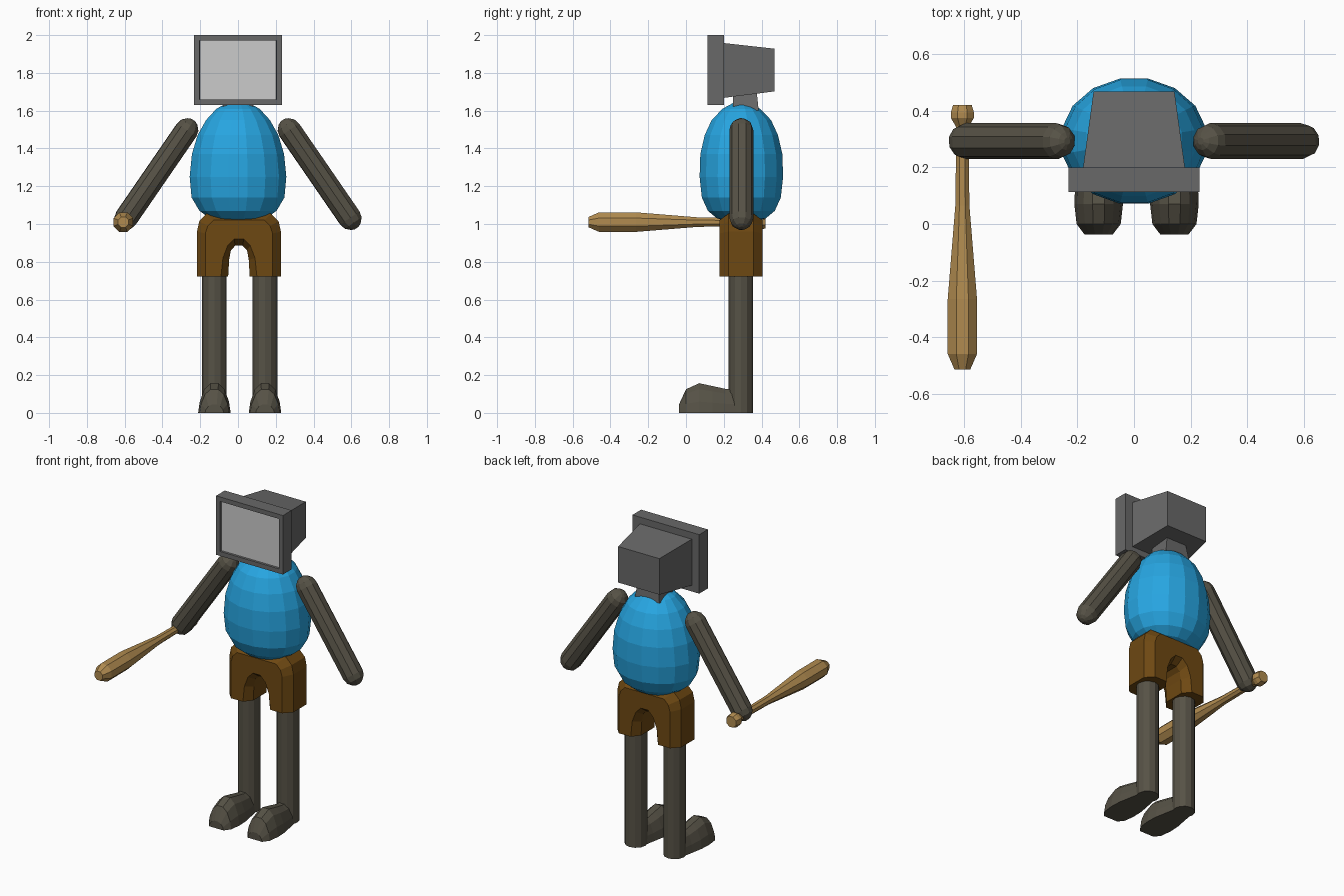
import bpy, bmesh
from math import sin, cos, pi
from mathutils import Vector

cube = bpy.data.objects.get("Cube")
if cube:
    bpy.data.objects.remove(cube)


def material(name, rgb):
    m = bpy.data.materials.new(name)
    m.use_nodes = True
    m.diffuse_color = (*rgb, 1)
    m.node_tree.nodes["Principled BSDF"].inputs["Base Color"].default_value = (*rgb, 1)
    return m


BLUE = material("shirt blue", (0.02, 0.38, 0.76))
BROWN = material("shorts brown", (0.155, 0.065, 0.006))
LIMB = material("limb grey brown", (0.093, 0.084, 0.061))
GREY = material("casing grey", (0.14, 0.14, 0.14))
SCREEN = material("screen light grey", (0.6, 0.6, 0.6))
WOOD = material("bat wood", (0.44, 0.26, 0.08))


def finish(name, bm, *mats):
    bmesh.ops.recalc_face_normals(bm, faces=bm.faces)
    mesh = bpy.data.meshes.new(name)
    bm.to_mesh(mesh)
    bm.free()
    for m in mats:
        mesh.materials.append(m)
    ob = bpy.data.objects.new(name, mesh)
    bpy.context.collection.objects.link(ob)
    return ob


def loft(name, rings, mat):
    """Skin a list of equal-length point rings and close both ends."""
    bm = bmesh.new()
    loops = [[bm.verts.new(p) for p in ring] for ring in rings]
    n = len(loops[0])
    for a, b in zip(loops, loops[1:]):
        for i in range(n):
            j = (i + 1) % n
            bm.faces.new((a[i], a[j], b[j], b[i]))
    bm.faces.new(loops[0][::-1])
    bm.faces.new(loops[-1])
    return finish(name, bm, mat)


def lathe(name, start, axis, profile, sides, mat):
    """Round part: profile holds (distance along axis, radius)."""
    start, axis = Vector(start), Vector(axis).normalized()
    u = axis.orthogonal().normalized()
    v = axis.cross(u)
    angles = [2 * pi * (i + 0.5) / sides for i in range(sides)]
    return loft(name, [[start + axis * t + (u * cos(a) + v * sin(a)) * r
                        for a in angles] for t, r in profile], mat)


def rect(hx, y, z0, z1):
    return [(-hx, y, z0), (hx, y, z0), (hx, y, z1), (-hx, y, z1)]


# Monitor head: front casing with a recessed screen
bm = bmesh.new()
bmesh.ops.create_cube(bm, size=1)
for v in bm.verts:
    v.co = Vector((v.co.x * 0.464, 0.157 + v.co.y * 0.086, 1.815 + v.co.z * 0.37))
bm.faces.ensure_lookup_table()
bm.normal_update()
front = [f for f in bm.faces if f.normal.y < -0.9]
bmesh.ops.inset_region(bm, faces=front, thickness=0.04)
bmesh.ops.inset_region(bm, faces=front, thickness=0.002, depth=-0.012)
front[0].material_index = 1
finish("monitor_casing", bm, GREY, SCREEN)
loft("monitor_back", [rect(0.18, 0.2, 1.668, 1.958), rect(0.143, 0.468, 1.702, 1.928)], GREY)

# Neck block
loft("neck", [[(sx * w, y, z) for sx, y in ((-1, y0), (1, y0), (1, y1), (-1, y1))]
              for w, z, y0, y1 in ((0.085, 1.6, 0.248, 0.385), (0.065, 1.72, 0.25, 0.372))], GREY)

# Egg-shaped torso: (height, half width, half depth)
TORSO = [(1.01, 0.07, 0.06), (1.03, 0.15, 0.13), (1.07, 0.205, 0.178), (1.14, 0.247, 0.21),
         (1.25, 0.257, 0.222), (1.37, 0.245, 0.218), (1.47, 0.215, 0.195),
         (1.55, 0.17, 0.158), (1.61, 0.115, 0.1), (1.64, 0.06, 0.045)]
turns = [2 * pi * (i + 0.5) / 16 for i in range(16)]
loft("torso", [[(w * cos(a) * 1.015, 0.293 + d * sin(a) * 1.015, z) for a in turns]
               for z, w, d in TORSO], BLUE)

# Shorts: arched outline with chamfered front and back
MIDDLE = 0.005


def shorts_ring(y, half):
    right = [(x + MIDDLE, y, z) for x, z in half]
    left = [(MIDDLE - x, y, z) for x, z in reversed(half)]
    return right + left


FULL = [(0.02, 0.885), (0.043, 0.86), (0.052, 0.81), (0.057, 0.722),
        (0.222, 0.722), (0.222, 0.96), (0.21, 1.015), (0.17, 1.055)]
FACE = [(0.025, 0.92), (0.06, 0.885), (0.085, 0.82), (0.095, 0.722),
        (0.178, 0.722), (0.178, 0.95), (0.165, 0.99), (0.135, 1.02)]
loft("shorts", [shorts_ring(0.177, FACE), shorts_ring(0.225, FULL),
                shorts_ring(0.357, FULL), shorts_ring(0.405, FACE)], BROWN)

# Feet: (depth position, half width, height) with one rounded section
FOOT = [(-0.037, 0.05, 0.045), (0.0, 0.078, 0.125), (0.07, 0.086, 0.157),
        (0.14, 0.083, 0.142), (0.21, 0.07, 0.127), (0.29, 0.055, 0.125)]
SECTION = [(-1, 0), (-0.9, 0.38), (-0.62, 0.8), (-0.25, 1),
           (0.25, 1), (0.62, 0.8), (0.9, 0.38), (1, 0)]

# Rounded arm ends built from a quarter circle
R, LENGTH = 0.064, 0.565
quarter = [pi / 2 * k / 3 for k in range(3)]
ARM = [(-R * cos(a), R * max(sin(a), 0.2)) for a in quarter] + [(0, R), (LENGTH, R)]
ARM += [(LENGTH + R * cos(a), R * max(sin(a), 0.2)) for a in reversed(quarter)]

for side, s in (("left", 1), ("right", -1)):
    lathe(side + "_arm", (s * 0.272, 0.293, 1.497), (s * 0.32, 0, -0.465), ARM, 10, LIMB)
    x = 0.009 + s * 0.134
    lathe(side + "_leg", (x, 0.291, 0), (0, 0, 1), [(0, 0.065), (0.78, 0.065)], 12, LIMB)
    loft(side + "_foot", [[(x + w * px, y, h * pz) for px, pz in SECTION]
                          for y, w, h in FOOT], LIMB)

# Bat held in the right hand, pointing forward
BAT = [(0, 0.03), (0.055, 0.056), (0.25, 0.056), (0.58, 0.027), (0.72, 0.025),
       (0.86, 0.025), (0.89, 0.044), (0.91, 0.044), (0.935, 0.036)]
lathe("bat", (-0.607, -0.515, 1.01), (0, 1, 0), BAT, 8, WOOD)
